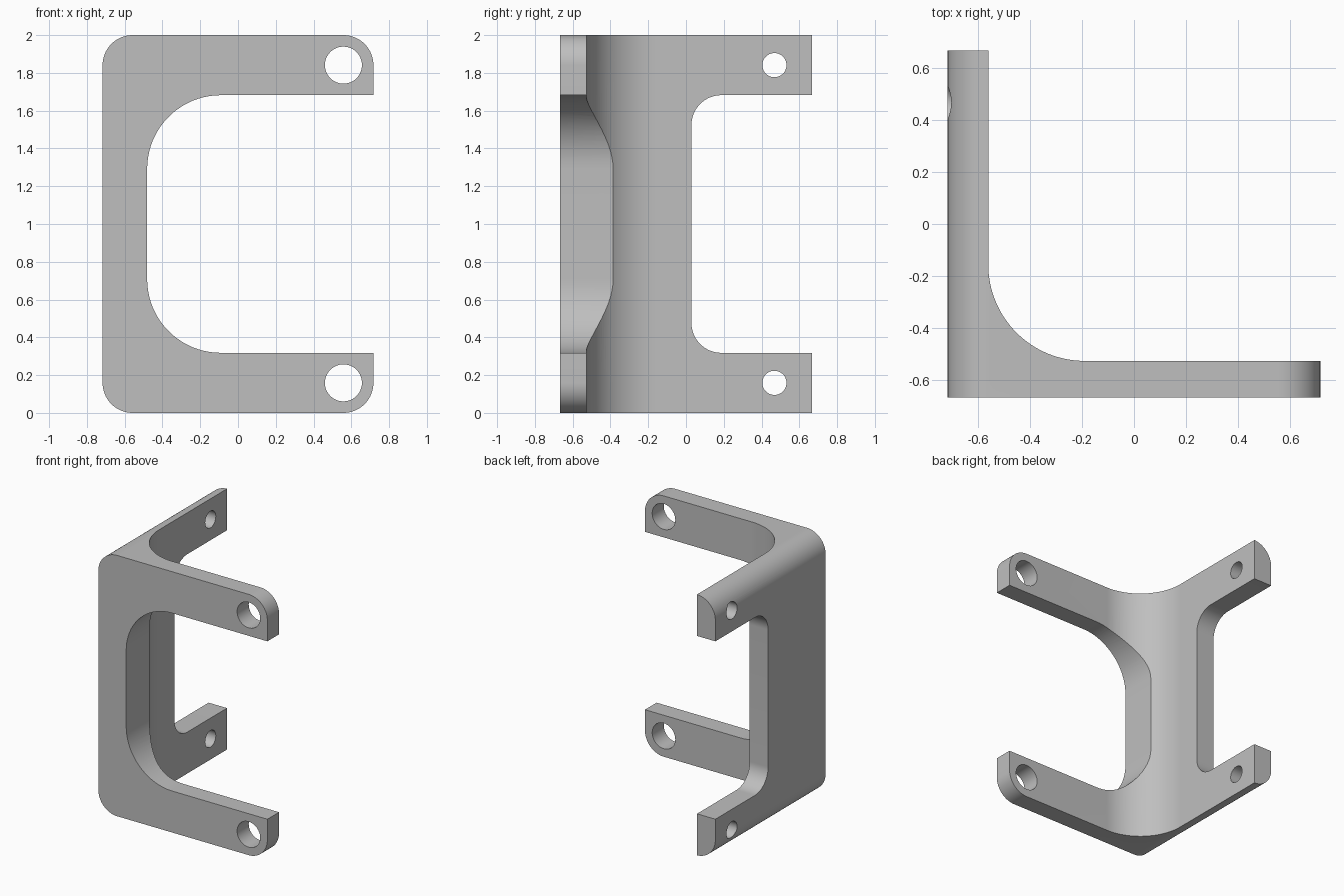
import bpy, bmesh, math
from mathutils import Vector

if "Cube" in bpy.data.objects:
    bpy.data.objects.remove(bpy.data.objects["Cube"])

X, Y = 0.717, 0.668        # half width and half depth
R_ARM = 0.159              # half height of each arm
Z_LOW, Z_HIGH = R_ARM, 2 - R_ARM


def arc(cx, cy, r, a0, a1, n=20):
    """Points along an arc, angles in degrees."""
    return [(cx + r * math.cos(math.radians(a0 + (a1 - a0) * i / n)),
             cy + r * math.sin(math.radians(a0 + (a1 - a0) * i / n)))
            for i in range(n + 1)]


def prism(name, outline, axis, lo, hi):
    """Extrude a closed 2D outline along one axis."""
    place = {"x": lambda a, b, t: (t, a, b),
             "y": lambda a, b, t: (a, t, b),
             "z": lambda a, b, t: (a, b, t)}[axis]
    bm = bmesh.new()
    face = bm.faces.new([bm.verts.new(place(a, b, lo)) for a, b in outline])
    ext = bmesh.ops.extrude_face_region(bm, geom=[face])
    moved = [v for v in ext["geom"] if isinstance(v, bmesh.types.BMVert)]
    bmesh.ops.translate(bm, verts=moved, vec=Vector(place(0, 0, hi - lo)))
    bmesh.ops.recalc_face_normals(bm, faces=bm.faces)
    mesh = bpy.data.meshes.new(name)
    bm.to_mesh(mesh)
    bm.free()
    obj = bpy.data.objects.new(name, mesh)
    bpy.context.collection.objects.link(obj)
    return obj


def combine(target, tool, operation):
    """Apply a boolean and remove the helper."""
    tool.hide_render = True
    mod = target.modifiers.new("cut", "BOOLEAN")
    mod.operation, mod.object, mod.solver = operation, tool, "EXACT"
    bpy.context.view_layer.objects.active = target
    bpy.ops.object.modifier_apply(modifier=mod.name)
    bpy.data.objects.remove(tool)


def window(edge, far, r):
    """Opening between the arms, rounded at its inner corners."""
    lo, hi = 2 * R_ARM, 2 - 2 * R_ARM
    return ([(far, lo)] + arc(edge + r, lo + r, r, 270, 180)
            + arc(edge + r, hi - r, r, 180, 90) + [(far, hi)])


# Two walls joined by a large inside fillet
wall_x, wall_y, r = -0.561, -0.527, 0.371
bracket = prism("bracket", [(-0.9, -Y), (0.9, -Y), (0.9, wall_y)]
                + arc(wall_x + r, wall_y + r, r, 270, 180, 32)
                + [(wall_x, Y), (-0.9, Y)], "z", -0.2, 2.2)

# Outer shape with rounded corners and round arm ends
c = X - R_ARM
corners = [(-c, Z_LOW, 180), (c, Z_LOW, 270), (c, Z_HIGH, 0), (-c, Z_HIGH, 90)]
outer = [p for cx, cz, a in corners for p in arc(cx, cz, R_ARM, a, a + 90)]
combine(bracket, prism("outer_shape", outer, "y", -1, 1), "INTERSECT")

# Openings in the front wall and the side wall
combine(bracket, prism("front_opening", window(-0.481, 1.2, 0.39), "y", -1, 1), "DIFFERENCE")
combine(bracket, prism("side_opening", window(0.029, 1.2, 0.158), "x", -1, 0), "DIFFERENCE")

# Bolt holes at the arm ends
for z in (Z_LOW, Z_HIGH):
    combine(bracket, prism("front_hole", arc(c, z, 0.098, 0, 360, 48)[:-1], "y", -1, 0), "DIFFERENCE")
    combine(bracket, prism("side_hole", arc(0.468, z, 0.064, 0, 360, 40)[:-1], "x", -1, 0), "DIFFERENCE")

# Plain grey finish
grey = bpy.data.materials.new("light grey")
grey.diffuse_color = (0.52, 0.52, 0.52, 1)
grey.use_nodes = True
grey.node_tree.nodes["Principled BSDF"].inputs["Base Color"].default_value = grey.diffuse_color
bracket.data.materials.clear()
bracket.data.materials.append(grey)
for poly in bracket.data.polygons:
    poly.material_index = 0

bpy.ops.object.select_all(action="DESELECT")
bracket.select_set(True)
bpy.context.view_layer.objects.active = bracket
bpy.ops.object.shade_smooth_by_angle(angle=math.radians(30))
